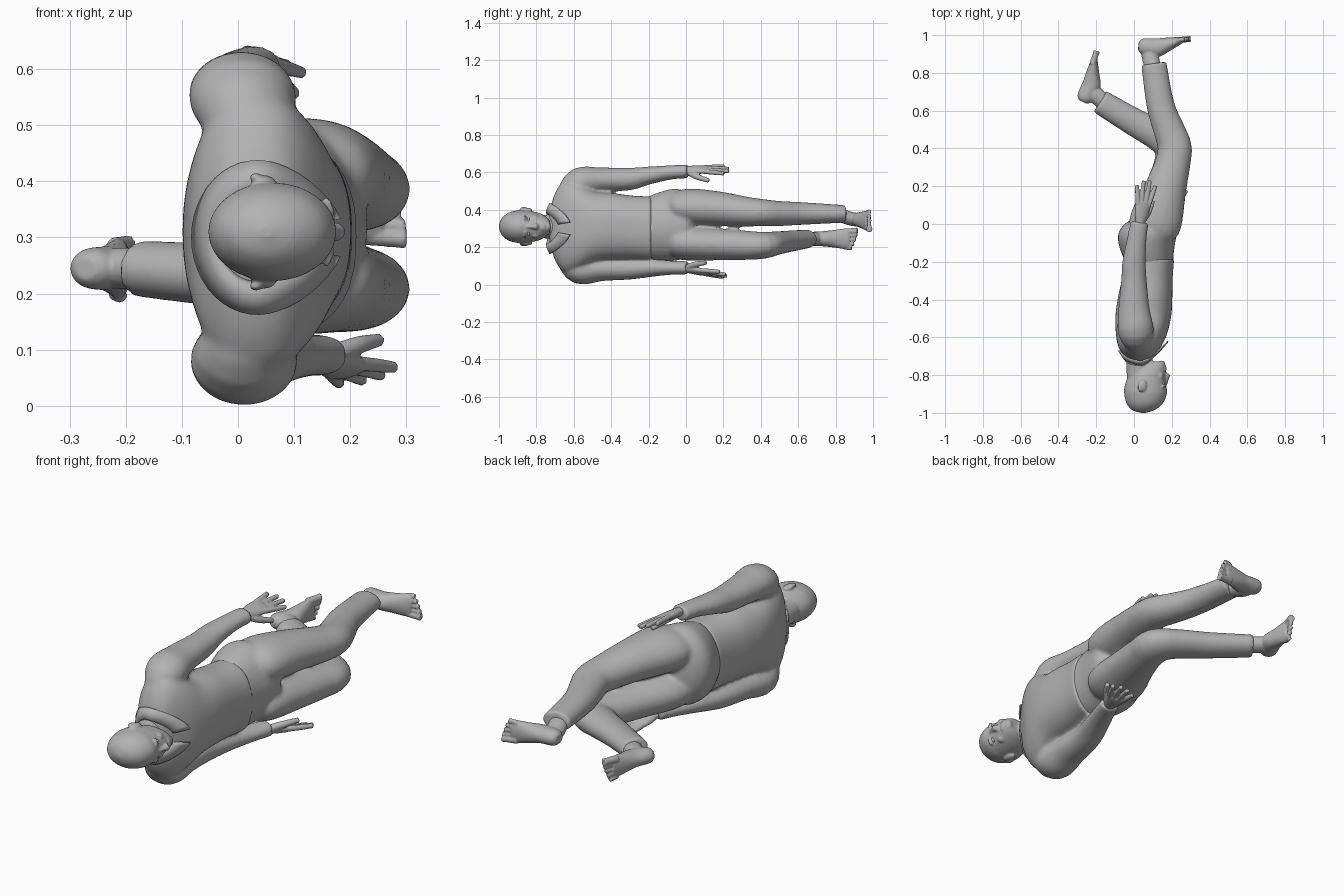
import bpy, bmesh, math
from mathutils import Vector as V, Matrix

if "Cube" in bpy.data.objects:
    bpy.data.objects.remove(bpy.data.objects["Cube"])

grey = bpy.data.materials.new("plain grey")
grey.use_nodes = True
grey.diffuse_color = (0.45, 0.45, 0.45, 1)
grey.node_tree.nodes["Principled BSDF"].inputs["Base Color"].default_value = (0.45, 0.45, 0.45, 1)
Y, Z = V((0, 1, 0)), V((0, 0, 1))


def make(name, bm):
    bmesh.ops.recalc_face_normals(bm, faces=bm.faces)
    for f in bm.faces:
        f.smooth = True
    mesh = bpy.data.meshes.new(name)
    bm.to_mesh(mesh)
    bm.free()
    mesh.materials.append(grey)
    ob = bpy.data.objects.new(name, mesh)
    bpy.context.collection.objects.link(ob)
    return ob


def spline(rows, steps=4):
    """Catmull-Rom through rows of (x, y, z, radius across, radius along side)."""
    out = []
    for i in range(len(rows) - 1):
        a, b, c, d = (rows[max(0, min(len(rows) - 1, i + k))] for k in (-1, 0, 1, 2))
        for s in range(steps):
            t = s / steps
            out.append([q + 0.5 * t * (r - p + t * (2*p - 5*q + 4*r - e + t * (3*(q - r) + e - p)))
                        for p, q, r, e in zip(a, b, c, d)])
    return out + [list(rows[-1])]


def loft(name, rows, side=Z, along=None, sides=24, power=1):
    """Skin over elliptical rings; a power below 1 makes them boxier."""
    bm, rings = bmesh.new(), []
    rows = spline(rows)
    for i, r in enumerate(rows):
        t = along or (V(rows[min(i + 1, len(rows) - 1)][:3]) - V(rows[max(i - 1, 0)][:3]))
        u = side.cross(t).normalized()
        v = t.cross(u).normalized()
        ring = []
        for k in range(sides):
            c, s = (math.copysign(abs(f(math.tau * k / sides)) ** power, f(math.tau * k / sides))
                    for f in (math.cos, math.sin))
            ring.append(bm.verts.new(V(r[:3]) + u * r[3] * c + v * r[4] * s))
        rings.append(ring)
    for lo, hi in zip(rings, rings[1:]):
        for k in range(sides):
            bm.faces.new((lo[k], lo[k - 1], hi[k - 1], hi[k]))
    bm.faces.new(rings[0])
    bm.faces.new(rings[-1])
    return make(name, bm)


def ball(name, loc, size):
    bm = bmesh.new()
    bmesh.ops.create_uvsphere(bm, u_segments=16, v_segments=10, radius=1)
    bmesh.ops.transform(bm, matrix=Matrix.Translation(loc) @ Matrix.Diagonal((*size, 1)), verts=bm.verts)
    return make(name, bm)


def fuse(name, parts, voxel, rounds):
    """Join overlapping parts into one smooth skin."""
    bpy.ops.object.select_all(action='DESELECT')
    for p in parts:
        p.select_set(True)
    bpy.context.view_layer.objects.active = parts[0]
    bpy.ops.object.join()
    ob = parts[0]
    ob.name = name
    m = ob.modifiers.new("skin", 'REMESH')
    m.mode, m.voxel_size, m.use_smooth_shade = 'VOXEL', voxel, True
    m = ob.modifiers.new("soften", 'SMOOTH')
    m.factor, m.iterations = 0.5, rounds


# Shirt: torso with two sleeves
torso = loft("torso", [
    (.03, -.73, .31, .05, .08), (.03, -.70, .31, .08, .18), (.03, -.65, .31, .113, .245),
    (.04, -.58, .31, .136, .235), (.05, -.48, .31, .148, .188), (.06, -.38, .31, .143, .178),
    (.072, -.28, .305, .133, .17), (.083, -.185, .30, .13, .172)], along=Y, sides=40, power=.85)
left_sleeve = loft("left_sleeve", [
    (.02, -.64, .47, .06, .06), (.01, -.57, .545, .095, .08), (0, -.45, .56, .083, .066),
    (0, -.3, .565, .068, .06), (0, -.2, .583, .062, .048), (.015, -.08, .6, .052, .038),
    (.03, .01, .605, .048, .037)])
right_sleeve = loft("right_sleeve", [
    (.02, -.64, .15, .06, .06), (.01, -.57, .083, .095, .08), (.02, -.45, .085, .083, .066),
    (.04, -.3, .085, .068, .058), (.08, -.18, .09, .06, .048), (.12, -.08, .09, .052, .038),
    (.155, .01, .09, .045, .036)])
fuse("shirt", [torso, left_sleeve, right_sleeve], .009, 7)

# Trousers: hips with two legs, the right knee bent further
hips = loft("hips", [
    (.085, -.215, .30, .122, .165), (.07, -.14, .31, .142, .185), (.07, -.06, .32, .155, .193),
    (.09, .0, .32, .14, .175), (.11, .04, .32, .09, .13)], along=Y, sides=32)
left_leg = loft("left_leg", [
    (.085, -.12, .40, .07, .05), (.095, -.05, .412, .125, .085), (.12, .03, .413, .138, .1),
    (.165, .18, .405, .112, .092), (.205, .32, .39, .094, .08), (.215, .41, .385, .09, .072),
    (.185, .5, .38, .083, .067), (.14, .63, .38, .074, .06), (.105, .85, .378, .068, .047)])
right_leg = loft("right_leg", [
    (.085, -.12, .235, .07, .05), (.095, -.05, .225, .125, .085), (.12, .03, .222, .138, .094),
    (.165, .18, .215, .112, .085), (.2, .32, .21, .094, .078), (.205, .41, .21, .098, .072),
    (.13, .47, .22, .085, .064), (0, .54, .23, .074, .058), (-.18, .648, .245, .066, .05)])
fuse("trousers", [hips, left_leg, right_leg], .009, 7)

# Head, neck and facial features
head = loft("head", [
    (.05, -1.0, .31, .012, .01), (.05, -.985, .31, .06, .045), (.057, -.95, .31, .096, .074),
    (.061, -.9, .31, .113, .087), (.061, -.86, .31, .111, .086), (.066, -.82, .31, .103, .081),
    (.075, -.78, .31, .093, .071), (.095, -.745, .31, .071, .05), (.11, -.728, .31, .045, .03)],
    along=Y, sides=32)
neck = loft("neck", [(.025, -.84, .31, .062, .062), (.025, -.76, .31, .065, .062), (.03, -.67, .31, .075, .075)])
face = [head, neck,
        loft("nose", [(.165, -.85, .31, .012, .009), (.17, -.82, .31, .015, .012),
                      (.173, -.8, .31, .018, .017), (.162, -.787, .31, .012, .013)], along=Y),
        ball("upper_lip", (.162, -.769, .31), (.012, .006, .027)),
        ball("lower_lip", (.160, -.757, .31), (.012, .006, .023)),
        ball("chin", (.147, -.738, .31), (.019, .015, .025))]
for s in (-1, 1):
    face += [ball("ear", (.045, -.855, .31 + s * .09), (.022, .034, .011)),
             ball("ear_rim", (.032, -.867, .31 + s * .097), (.012, .022, .008)),
             ball("brow", (.157, -.86, .31 + s * .036), (.014, .007, .026)),
             ball("cheek", (.135, -.805, .31 + s * .042), (.022, .022, .02))]
fuse("head", face, .005, 3)
for s, name in ((1, "left_eye"), (-1, "right_eye")):
    ball(name, (.153, -.843, .31 + s * .035), (.011, .008, .015))

# Open collar: a wide flared band resting on the shoulders, dipping to lapels in front
bm, rows = bmesh.new(), []
for k in range(41):
    a = math.radians(14 + 332 * k / 40)
    c = math.cos(a)
    dip = max(0, c) ** 2
    ring = []
    for r, y, slope in ((.075, -.72, .01), (.088, -.75, .015), (.112, -.742, .035), (.138, -.73, .058)):
        ring.append(bm.verts.new((.035 + r * c * (.86 + .26 * dip), y + slope * c * c + .055 * dip,
                                  .3 + r * math.sin(a))))
    rows.append(ring)
for p, q in zip(rows, rows[1:]):
    for j in range(3):
        bm.faces.new((p[j], p[j + 1], q[j + 1], q[j]))
collar = make("collar", bm)
collar.modifiers.new("cloth", 'SOLIDIFY').thickness = .008


def hand(name, wrist, f, w, palm):
    """f points to the fingers, w to the thumb side, palm out of the palm."""
    wrist, f, w, palm = V(wrist), V(f).normalized(), V(w).normalized(), V(palm).normalized()

    def at(a, b, c, thick, wide):
        return (*(wrist + f * a + w * b + palm * c), thick, wide)
    parts = [loft("palm", [at(-.04, 0, 0, .024, .026), at(.01, 0, 0, .021, .027), at(.05, 0, 0, .02, .037),
                           at(.09, 0, 0, .018, .042), at(.12, 0, 0, .013, .04)], w)]
    for i, reach in enumerate((.215, .237, .23, .2)):
        b = .03 - .02 * i
        parts.append(loft("finger", [at(.1, b, 0, .013, .013), at(.16, b * 1.4, .004, .0125, .0125),
                                     at(reach, b * 1.75, .008, .0105, .0105)], w, sides=12))
    parts.append(loft("thumb", [at(.02, .015, .008, .018, .018), at(.07, .045, .024, .016, .016),
                                at(.135, .065, .04, .0115, .0115)], w, sides=12))
    fuse(name, parts, .004, 2)


hand("left_hand", (.03, .0, .612), (.18, 1, .04), (1, -.18, -.4), (-.35, 0, -1))
hand("right_hand", (.155, .0, .085), (.36, .9, -.18), (.85, -.35, .28), (-.25, .2, 1))


def foot(name, heel, f, down, medial, ankle):
    """heel lies on the sole, f points to the toes, medial is the big toe side in z."""
    heel, f, down = V(heel), V(f).normalized(), V(down).normalized()

    def at(s, h, b, rh, rw):
        return (*(heel + f * s - down * h + Z * medial * b), rh, rw)
    parts = [loft("sole", [at(-.004, .04, 0, .022, .02), at(.02, .043, 0, .043, .036), at(.09, .052, 0, .05, .04),
                           at(.15, .037, 0, .037, .047), at(.2, .024, 0, .024, .054),
                           at(.23, .017, .002, .016, .051)]),
             loft("ankle", [(*ankle, .043, .036), at(.055, .09, 0, .045, .037), at(.055, .04, 0, .042, .035)],
                  sides=20)]
    for i, reach in enumerate((.274, .272, .264, .254, .242)):
        b, r = .038 - .0208 * i, (.018 if i == 0 else .0125)
        parts.append(loft("toe", [at(.2, .018, b, r, r), at(reach - .02, .014, b * 1.08, r * .9, r * .9),
                                  at(reach, .013, b * 1.08, r, r)], sides=12))
    fuse(name, parts, .0045, 2)


foot("left_foot", (.026, .982, .352), (1, .04, -.05), (-.04, 1, 0), -1, (.105, .81, .375))
foot("right_foot", (-.308, .665, .245), (.36, .93, 0), (-.93, .36, 0), 1, (-.14, .625, .243))
